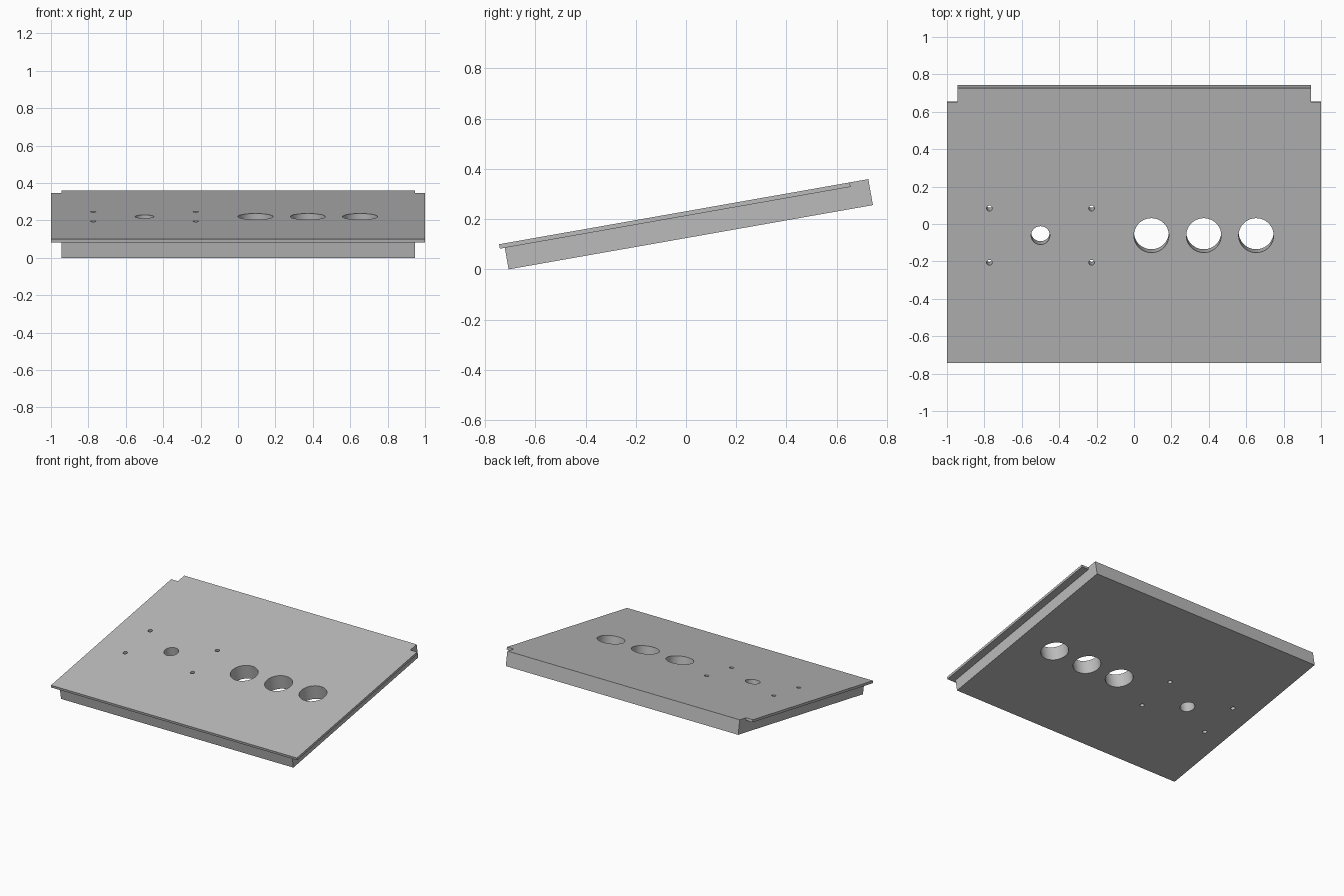
import bpy
import math
from mathutils import Matrix

cube = bpy.data.objects.get("Cube")
if cube:
    bpy.data.objects.remove(cube, do_unlink=True)

TILT = math.radians(10)
LENGTH, THICK = 1.4925, 0.105        # along the slope, through the panel
LIP_THICK, LIP_BACK = 0.018, 0.075   # overhanging lip and its rear notch
SIDE, FRONT = 0.055, 0.02            # lip overhang
HOLE_ROW = 0.6935                    # distance of the holes from the front edge

grey = bpy.data.materials.new("light grey")
grey.use_nodes = True
colour = (0.5, 0.5, 0.5, 1)
grey.diffuse_color = colour
grey.node_tree.nodes["Principled BSDF"].inputs["Base Color"].default_value = colour


def box(name, half_width, front, back, bottom, top):
    bpy.ops.mesh.primitive_cube_add(size=1)
    ob = bpy.context.object
    ob.name = name
    ob.data.transform(
        Matrix.Translation((0, (front + back) / 2, (bottom + top) / 2))
        @ Matrix.Diagonal((2 * half_width, back - front, top - bottom, 1)))
    return ob


def combine(target, tool, operation):
    mod = target.modifiers.new(operation.lower(), 'BOOLEAN')
    mod.operation = operation
    mod.solver = 'EXACT'
    mod.object = tool
    bpy.context.view_layer.objects.active = target
    bpy.ops.object.modifier_apply(modifier=mod.name)
    bpy.data.objects.remove(tool, do_unlink=True)


def drill(target, x, y, radius, sides):
    bpy.ops.mesh.primitive_cylinder_add(vertices=sides, radius=radius, depth=1,
                                        location=(x, y, 0))
    cutter = bpy.context.object
    cutter.name = "hole_cutter"
    cutter.hide_render = True
    bpy.context.view_layer.update()
    combine(target, cutter, 'DIFFERENCE')


# Thick panel with a thin lip overhanging at the front and sides
panel = box("sloped_panel", 1 - SIDE, FRONT, LENGTH, -THICK, 0)
lip = box("panel_lip", 1, 0, LENGTH - LIP_BACK, -LIP_THICK, 0)
combine(panel, lip, 'UNION')

# Three large holes, one medium hole and four screw holes around it
for x in (0.093, 0.373, 0.653):
    drill(panel, x, HOLE_ROW, 0.0935, 64)
drill(panel, -0.5, HOLE_ROW, 0.05, 48)
for x in (-0.773, -0.227):
    for offset in (-0.147, 0.147):
        drill(panel, x, HOLE_ROW + offset, 0.015, 24)

# Tilt the panel, then rest it on the ground and centre it
mesh = panel.data
mesh.transform(Matrix.Rotation(TILT, 4, 'X'))
ys = [v.co.y for v in mesh.vertices]
zs = [v.co.z for v in mesh.vertices]
mesh.transform(Matrix.Translation((0, -(min(ys) + max(ys)) / 2, -min(zs))))

mesh.materials.clear()
mesh.materials.append(grey)
bpy.ops.object.select_all(action='DESELECT')
panel.select_set(True)
bpy.context.view_layer.objects.active = panel
bpy.ops.object.shade_smooth_by_angle(angle=math.radians(30))
